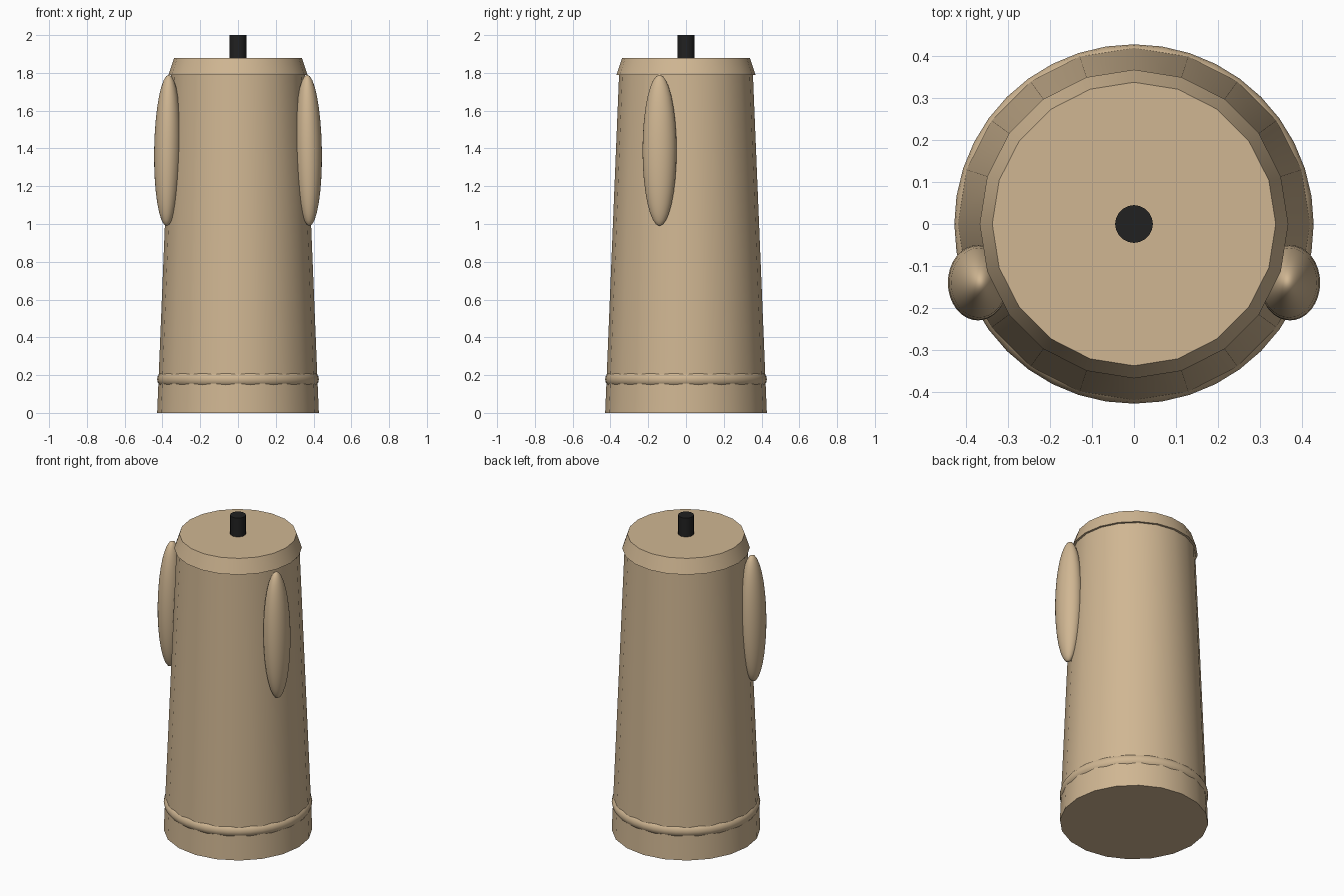
import bpy
import math

cube = bpy.data.objects.get("Cube")
if cube:
    bpy.data.objects.remove(cube, do_unlink=True)


def make_material(name, rgb):
    mat = bpy.data.materials.new(name)
    mat.use_nodes = True
    mat.diffuse_color = (*rgb, 1)
    mat.node_tree.nodes["Principled BSDF"].inputs["Base Color"].default_value = (*rgb, 1)
    return mat


TAN = make_material("tan", (0.63, 0.47, 0.29))
BLACK = make_material("black", (0.015, 0.015, 0.015))
SIDES = 20


def finish(name, mat):
    obj = bpy.context.object
    obj.name = name
    obj.data.materials.append(mat)
    bpy.ops.object.shade_smooth_by_angle(angle=math.radians(30))
    return obj


def frustum(name, r_low, r_high, z_low, z_high, mat):
    bpy.ops.mesh.primitive_cone_add(
        vertices=SIDES, radius1=r_low, radius2=r_high,
        depth=z_high - z_low, location=(0, 0, (z_low + z_high) / 2))
    return finish(name, mat)


# Tapered body, bevelled cap and the pin on top
frustum("body", 0.428, 0.354, 0, 1.8, TAN)
frustum("cap", 0.368, 0.338, 1.79, 1.88, TAN)
frustum("top_pin", 0.045, 0.045, 1.86, 2.0, BLACK)

# Raised band near the base
bpy.ops.mesh.primitive_torus_add(
    major_radius=0.386, minor_radius=0.0425, major_segments=40,
    minor_segments=16, location=(0, 0, 0.178))
finish("base_band", TAN)

# Long side pods, leaning in slightly with the taper
for name, side in (("left_pod", 1), ("right_pod", -1)):
    bpy.ops.mesh.primitive_uv_sphere_add(
        segments=32, ring_count=16, radius=1,
        location=(side * 0.372, -0.14, 1.39), rotation=(0, -side * 0.015, 0))
    pod = finish(name, TAN)
    pod.scale = (0.072, 0.09, 0.4)
